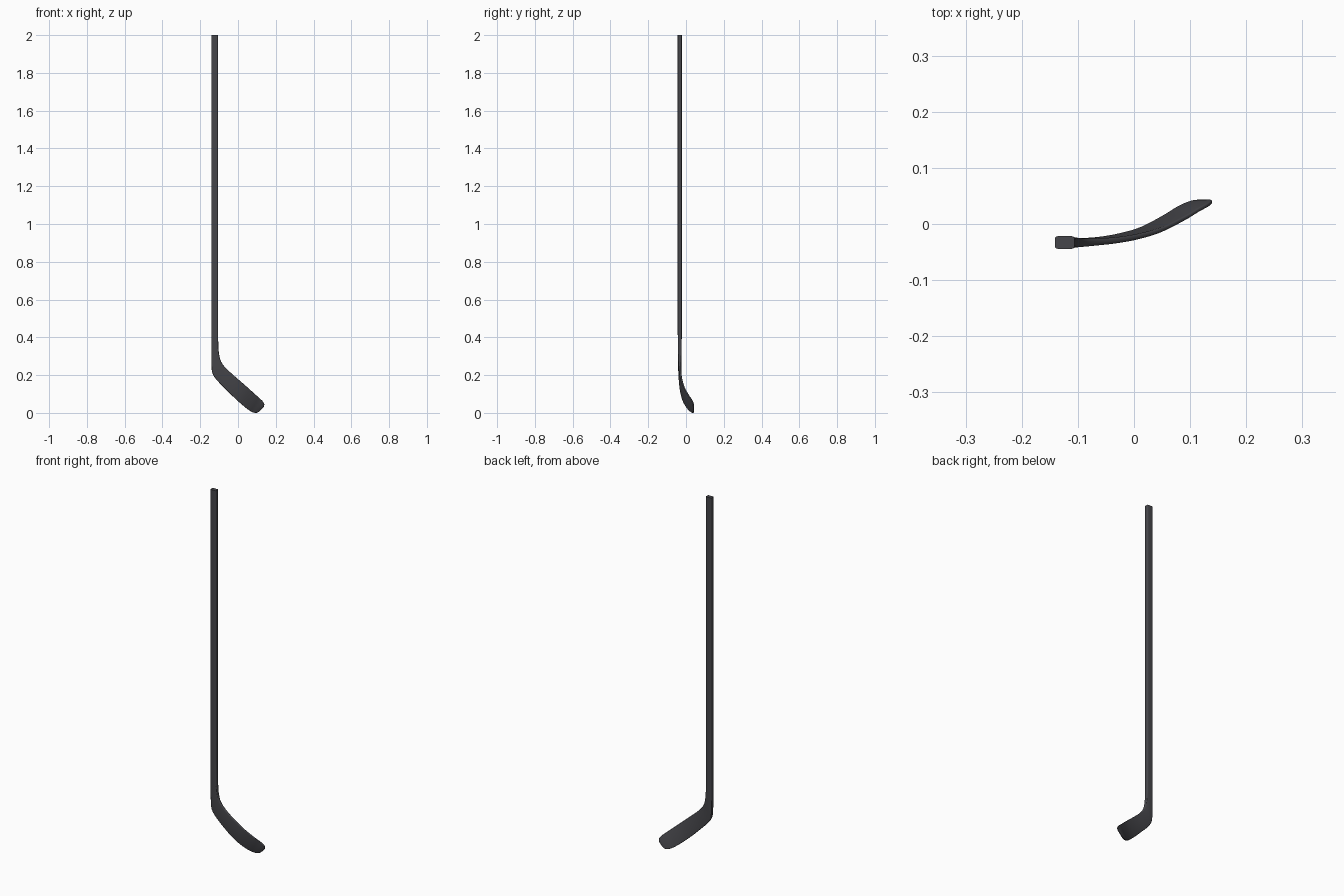
import bpy, bmesh, math
from mathutils import Vector

if "Cube" in bpy.data.objects:
    bpy.data.objects.remove(bpy.data.objects["Cube"])

# Cross-sections: outer edge x,z / inner edge x,z / centre y / thickness
SECTIONS = [Vector(s) for s in [
    (-.141, .500, -.106, .500, -.033, .0225),
    (-.141, .390, -.105, .400, -.033, .021),
    (-.141, .300, -.103, .340, -.033, .019),
    (-.140, .238, -.098, .300, -.033, .017),
    (-.133, .205, -.087, .268, -.033, .015),
    (-.110, .172, -.066, .240, -.032, .013),
    (-.070, .131, -.030, .206, -.029, .011),
    (-.030, .091, .010, .171, -.022, .010),
    (.010, .054, .050, .136, -.010, .009),
    (.050, .021, .092, .098, .011, .0085),
    (.074, .006, .117, .076, .026, .008),
    (.090, .001, .132, .061, .034, .008),
    (.104, .003, .139, .047, .039, .007),
    (.117, .012, .136, .032, .041, .005),
]]


def smooth(rows, steps):
    """Catmull-Rom interpolation through the sections."""
    out = []
    for i in range(len(rows) - 1):
        a, b = rows[max(i - 1, 0)], rows[i]
        c, d = rows[i + 1], rows[min(i + 2, len(rows) - 1)]
        for k in range(steps):
            t = k / steps
            out.append(0.5 * (2 * b + (c - a) * t + (2 * a - 5 * b + 4 * c - d) * t * t
                              + (3 * b - a - 3 * c + d) * t ** 3))
    return out + [rows[-1]]


def ring(bm, s):
    """Rounded rectangle spanning the two edges of one section."""
    lo, hi = Vector((s[0], s[4], s[1])), Vector((s[2], s[4], s[3]))
    mid, u = (lo + hi) / 2, (hi - lo).normalized()
    w, h = (hi - lo).length / 2, s[5] / 2
    r = min(.005, h * .8, w * .8)
    verts = []
    for q, (sx, sy) in enumerate([(1, 1), (-1, 1), (-1, -1), (1, -1)]):
        for k in range(5):
            ang = math.pi / 2 * (q + k / 4)
            a = sx * (w - r) + r * math.cos(ang)
            b = sy * (h - r) + r * math.sin(ang)
            verts.append(bm.verts.new(mid + u * a + Vector((0, b, 0))))
    return verts


# Shaft and blade: one continuous loft
top = SECTIONS[0].copy()
top[1] = top[3] = 2.0
bm = bmesh.new()
rings = [ring(bm, s) for s in [top] + smooth(SECTIONS, 5)]
for a, b in zip(rings, rings[1:]):
    n = len(a)
    for i in range(n):
        bm.faces.new((a[i], a[(i + 1) % n], b[(i + 1) % n], b[i]))
bm.faces.new(rings[0])
bm.faces.new(rings[-1])
bmesh.ops.recalc_face_normals(bm, faces=bm.faces)
low = min(v.co.z for v in bm.verts)
for v in bm.verts:
    if v.co.z < 1.9:
        v.co.z -= low
mesh = bpy.data.meshes.new("stick")
bm.to_mesh(mesh)
bm.free()
stick = bpy.data.objects.new("stick_shaft_and_blade", mesh)
bpy.context.collection.objects.link(stick)

# Dark finish
mat = bpy.data.materials.new("dark_finish")
mat.diffuse_color = (.06, .06, .068, 1)
mat.use_nodes = True
mat.node_tree.nodes["Principled BSDF"].inputs["Base Color"].default_value = mat.diffuse_color
mesh.materials.append(mat)

bpy.context.view_layer.objects.active = stick
stick.select_set(True)
bpy.ops.object.shade_smooth_by_angle(angle=math.radians(40))
